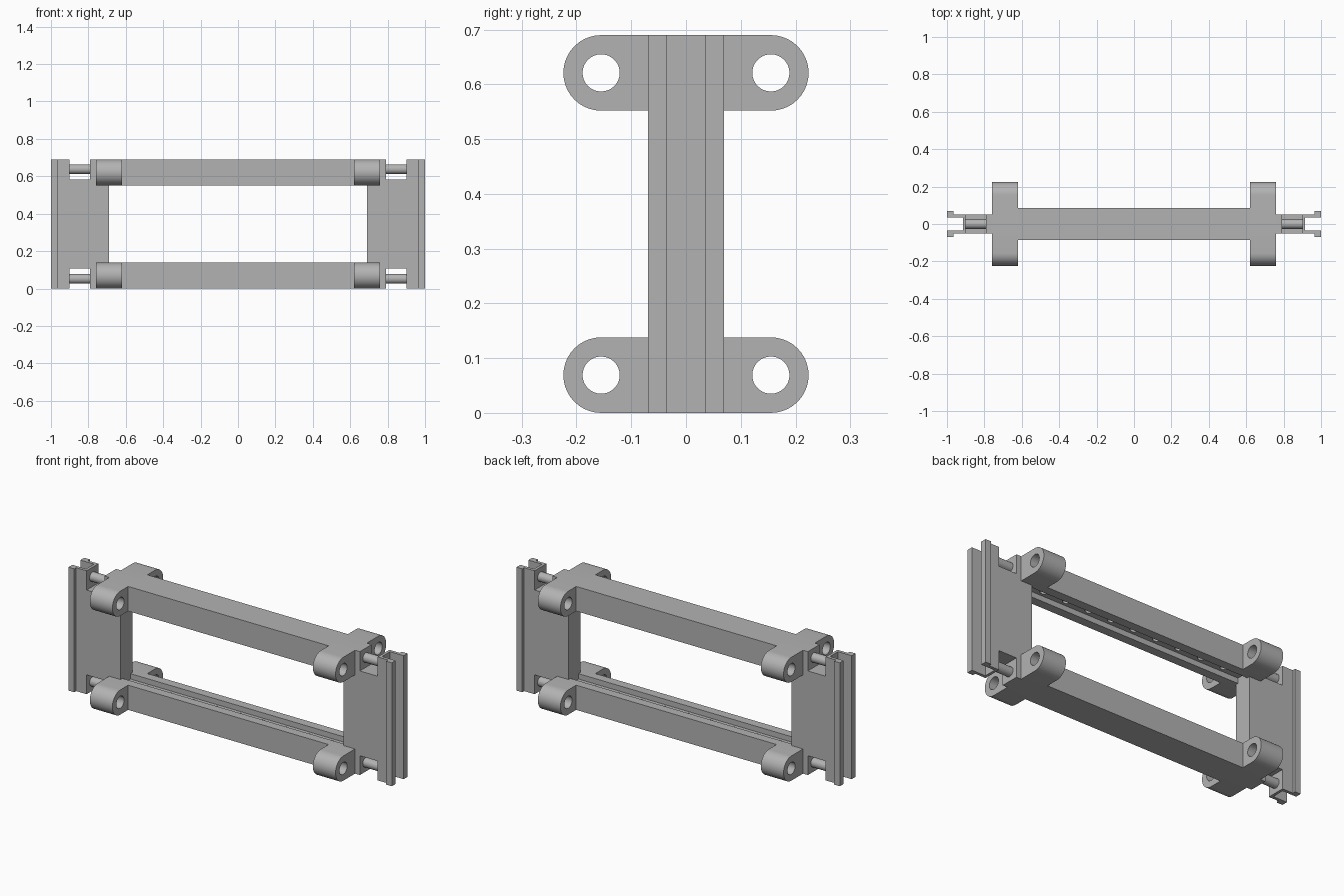
import bpy, bmesh, math

cube = bpy.data.objects.get("Cube")
if cube:
    bpy.data.objects.remove(cube, do_unlink=True)

H = 0.69          # total height
BAR = 0.138       # height of a bar and of its lugs
R = BAR / 2       # lug end radius
LUG_Y = 0.155     # lug hole offset
GROOVE, FLOOR = 0.035, BAR - 0.03   # groove half width and floor height

grey = bpy.data.materials.new("light_grey")
grey.use_nodes = True
grey.diffuse_color = (0.45, 0.45, 0.45, 1)
grey.node_tree.nodes["Principled BSDF"].inputs["Base Color"].default_value = (0.45, 0.45, 0.45, 1)


def prism(name, pts, axis, a, b):
    """Extrude a 2D outline along an axis from a to b."""
    place = {"x": lambda p, t: (t, p[0], p[1]),
             "y": lambda p, t: (p[0], t, p[1]),
             "z": lambda p, t: (p[0], p[1], t)}[axis]
    bm = bmesh.new()
    low = [bm.verts.new(place(p, a)) for p in pts]
    high = [bm.verts.new(place(p, b)) for p in pts]
    bm.faces.new(low)
    bm.faces.new(high)
    n = len(pts)
    for i in range(n):
        j = (i + 1) % n
        bm.faces.new((low[i], low[j], high[j], high[i]))
    bmesh.ops.recalc_face_normals(bm, faces=bm.faces)
    mesh = bpy.data.meshes.new(name)
    bm.to_mesh(mesh)
    bm.free()
    mesh.materials.append(grey)
    obj = bpy.data.objects.new(name, mesh)
    bpy.context.collection.objects.link(obj)
    return obj


def arc(cx, cy, r, start, end, n):
    return [(cx + r * math.cos(math.radians(start + (end - start) * i / n)),
             cy + r * math.sin(math.radians(start + (end - start) * i / n)))
            for i in range(n + 1)]


def circle(cx, cy, r, n=32):
    return arc(cx, cy, r, 0, 360, n)[:-1]


def activate(obj):
    bpy.ops.object.select_all(action="DESELECT")
    obj.select_set(True)
    bpy.context.view_layer.objects.active = obj


def smooth(obj):
    activate(obj)
    bpy.ops.object.shade_smooth_by_angle(angle=math.radians(30))


def cut(obj, cutters):
    """Subtract each cutter and delete it."""
    for c in cutters:
        c.hide_render = True
        activate(obj)
        m = obj.modifiers.new("cut", "BOOLEAN")
        m.operation, m.solver, m.object = "DIFFERENCE", "EXACT", c
        bpy.ops.object.modifier_apply(modifier=m.name)
        bpy.data.objects.remove(c, do_unlink=True)


for level in ("lower", "upper"):
    up = level == "upper"

    def flip(pts):
        return [(u, H - v) for u, v in pts] if up else pts

    def fz(z):
        return H - z if up else z

    # Grooved bar with a row of blind holes in the groove floor
    channel = [(GROOVE, BAR), (GROOVE, FLOOR), (-GROOVE, FLOOR), (-GROOVE, BAR)]
    bar = prism(level + "_bar", flip([(-0.085, 0), (0.085, 0), (0.085, BAR)] + channel
                                     + [(-0.085, BAR)]), "x", -0.62, 0.62)
    cut(bar, [prism("hole_cutter", circle(0.143 * i, 0, 0.02, 20), "z",
                    fz(0.05), fz(FLOOR + 0.01)) for i in range(-4, 5)])
    smooth(bar)

    for side, s in (("left", 1), ("right", -1)):
        # Crosswise lug with rounded ends and two through holes
        outline = (arc(LUG_Y, R, R, -90, 90, 20) + channel
                   + arc(-LUG_Y, R, R, 90, 270, 20))
        lug = prism(f"{level}_{side}_lug", flip(outline), "x", s * 0.62, s * 0.76)
        cut(lug, [prism("hole_cutter", circle(y, fz(R), 0.034), "x", s * 0.6, s * 0.8)
                  for y in (-LUG_Y, LUG_Y)])
        smooth(lug)

        # Round pin across the notch
        pin = prism(f"{level}_{side}_pin", circle(0, fz(0.052), 0.026), "x",
                    s * 0.785, s * 0.905)
        smooth(pin)

for side, s in (("left", 1), ("right", -1)):
    # End panel with a tongue between the bars and a notch at top and bottom
    half = [(0.69, 0.07), (0.76, 0.07), (0.76, 0), (0.79, 0),
            (0.79, 0.108), (0.9, 0.108), (0.9, 0), (0.915, 0)]
    full = half + [(x, H - z) for x, z in reversed(half)]
    prism(side + "_end_panel", [(s * x, z) for x, z in full], "y", -0.052, 0.052)

    # Lipped rails forming the outer slot
    rail = [(0.915, 0.035), (1, 0.035), (1, 0.069), (0.965, 0.069),
            (0.965, 0.052), (0.915, 0.052)]
    for end, t in (("front", -1), ("back", 1)):
        prism(f"{side}_{end}_rail", [(s * x, t * y) for x, y in rail], "z", 0, H)
